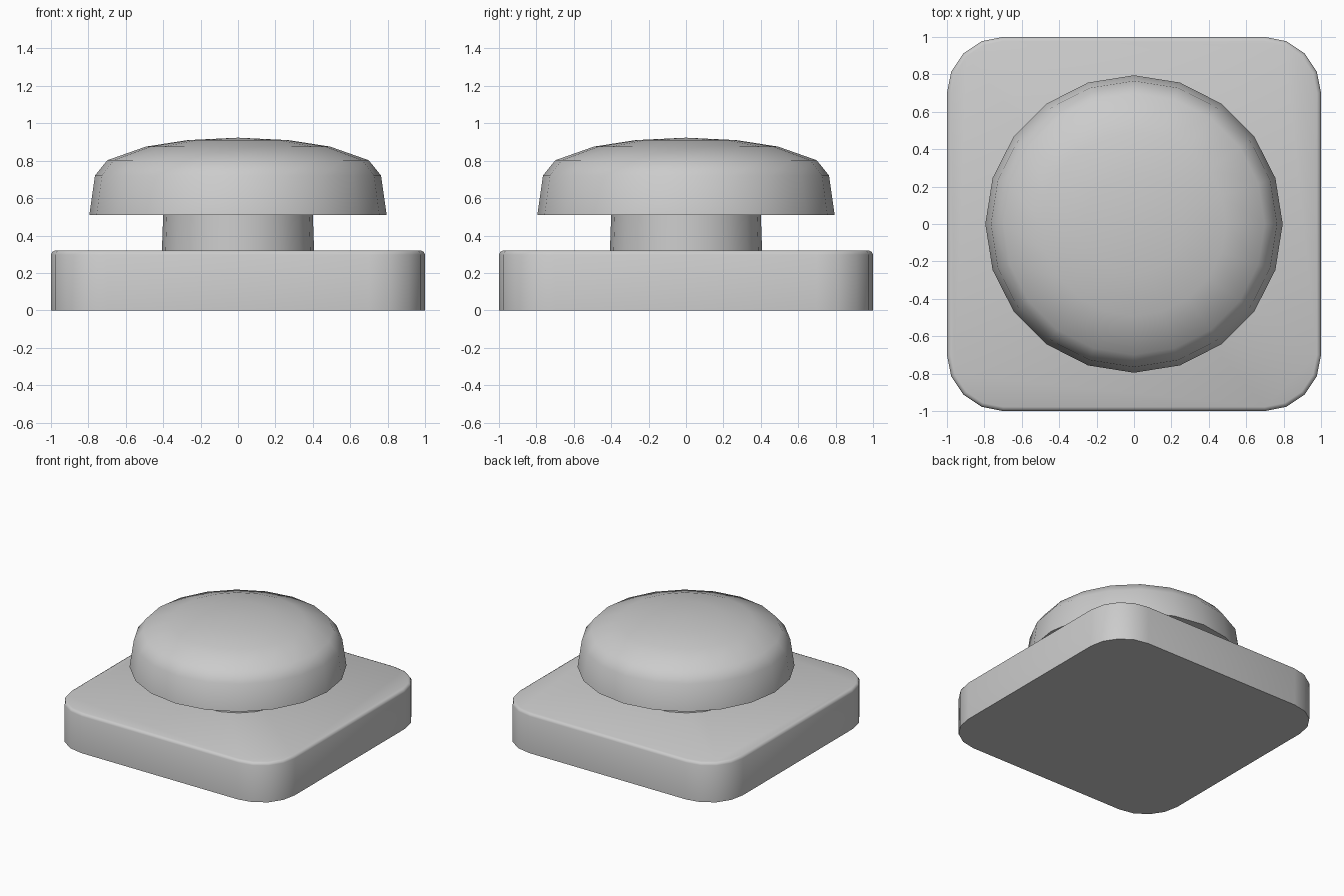
import bpy, bmesh
from math import sin, cos, pi, radians

if "Cube" in bpy.data.objects:
    bpy.data.objects.remove(bpy.data.objects["Cube"])


def finish(name, bm, angle=30):
    bmesh.ops.recalc_face_normals(bm, faces=bm.faces[:])
    mesh = bpy.data.meshes.new(name)
    bm.to_mesh(mesh)
    bm.free()
    obj = bpy.data.objects.new(name, mesh)
    bpy.context.collection.objects.link(obj)
    bpy.ops.object.select_all(action='DESELECT')
    obj.select_set(True)
    bpy.context.view_layer.objects.active = obj
    bpy.ops.object.shade_smooth_by_angle(angle=radians(angle))
    return obj


def bridge(bm, a, b):
    for i in range(len(a)):
        j = (i + 1) % len(a)
        bm.faces.new((a[i], a[j], b[j], b[i]))


def lathe(name, profile, angle=30, tip=None, sides=20):
    bm = bmesh.new()
    rings = [[bm.verts.new((r * cos(2 * pi * i / sides), r * sin(2 * pi * i / sides), z))
              for i in range(sides)] for r, z in profile]
    for a, b in zip(rings, rings[1:]):
        bridge(bm, a, b)
    bm.faces.new(rings[0])
    if tip is None:
        bm.faces.new(rings[-1])
    else:
        apex = bm.verts.new((0, 0, tip))
        for i in range(sides):
            bm.faces.new((rings[-1][i], rings[-1][(i + 1) % sides], apex))
    return finish(name, bm, angle)


# Rounded square base with a small bevel around its top edge
def base_ring(bm, inset, z):
    ring = []
    for k in range(4):
        cx, cy = ((1, 1), (-1, 1), (-1, -1), (1, -1))[k]
        for s in range(5):
            a = k * pi / 2 + s * pi / 8
            ring.append(bm.verts.new((cx * 0.7 + (0.3 - inset) * cos(a),
                                      cy * 0.7 + (0.3 - inset) * sin(a), z)))
    return ring


bm = bmesh.new()
rings = [base_ring(bm, i, z) for i, z in ((0, 0), (0, 0.298), (0.007, 0.313), (0.022, 0.32))]
for a, b in zip(rings, rings[1:]):
    bridge(bm, a, b)
bm.faces.new(rings[0])
bm.faces.new(rings[-1])
finish("base_plate", bm, 50)

# Short round stem
lathe("stem", [(0.407, 0.315), (0.4, 0.515)])

# Domed push cap: tapered skirt below a flattened half ellipsoid
dome = [(0.765 * sin(radians(t)), 0.72 + 0.203 * cos(radians(t))) for t in (90, 66, 40, 20.5)]
cap = lathe("button_cap", [(0.795, 0.51)] + dome, 40, tip=0.923)

# Crisp shading lines at the skirt top and around the crown
sharp = cap.data.attributes.get("sharp_edge") or cap.data.attributes.new("sharp_edge", 'BOOLEAN', 'EDGE')
for e in cap.data.edges:
    ends = [cap.data.vertices[v].co for v in e.vertices]
    if all(abs(p.z - dome[0][1]) < 0.001 or abs(p.z - dome[2][1]) < 0.001 for p in ends):
        sharp.data[e.index].value = True
